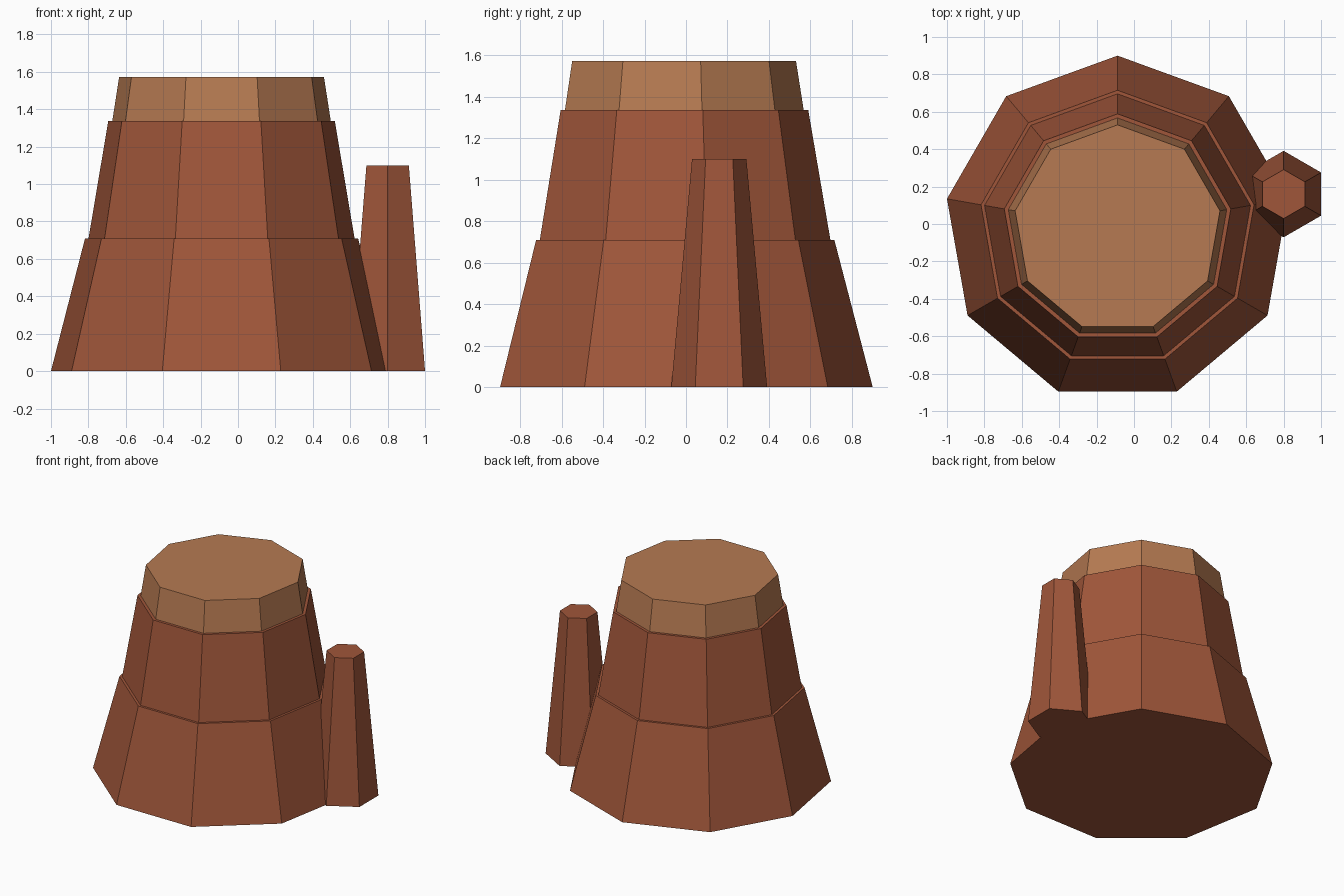
import bpy
import math

if "Cube" in bpy.data.objects:
    bpy.data.objects.remove(bpy.data.objects["Cube"])


def material(name, rgb):
    mat = bpy.data.materials.new(name)
    mat.diffuse_color = (*rgb, 1.0)
    mat.use_nodes = True
    mat.node_tree.nodes["Principled BSDF"].inputs["Base Color"].default_value = mat.diffuse_color
    return mat


red_rock = material("red_rock", (0.351, 0.093, 0.042))
sandstone = material("sandstone", (0.468, 0.195, 0.084))


def tapered_rock(name, sides, center, r_low, r_high, z_low, z_high, mat):
    """Flat-sided tapered prism with one corner pointing to +y."""
    x, y = center
    verts = []
    for radius, z in ((r_low, z_low), (r_high, z_high)):
        for i in range(sides):
            a = math.pi / 2 + math.tau * i / sides
            verts.append((x + radius * math.cos(a), y + radius * math.sin(a), z))
    faces = [tuple(reversed(range(sides))), tuple(range(sides, 2 * sides))]
    for i in range(sides):
        j = (i + 1) % sides
        faces.append((i, j, sides + j, sides + i))
    mesh = bpy.data.meshes.new(name)
    mesh.from_pydata(verts, [], faces)
    mesh.materials.append(mat)
    obj = bpy.data.objects.new(name, mesh)
    bpy.context.collection.objects.link(obj)
    return obj


# Stacked nine-sided butte: two red layers and a pale cap
BUTTE = (-0.088, -0.026)
tapered_rock("lower_layer", 9, BUTTE, 0.926, 0.741, 0.0, 0.71, red_rock)
tapered_rock("middle_layer", 9, BUTTE, 0.722, 0.615, 0.71, 1.337, red_rock)
tapered_rock("cap_layer", 9, BUTTE, 0.593, 0.556, 1.337, 1.573, sandstone)

# Slim six-sided spire at the side
tapered_rock("side_spire", 6, (0.80, 0.16), 0.231, 0.131, 0.0, 1.10, red_rock)
